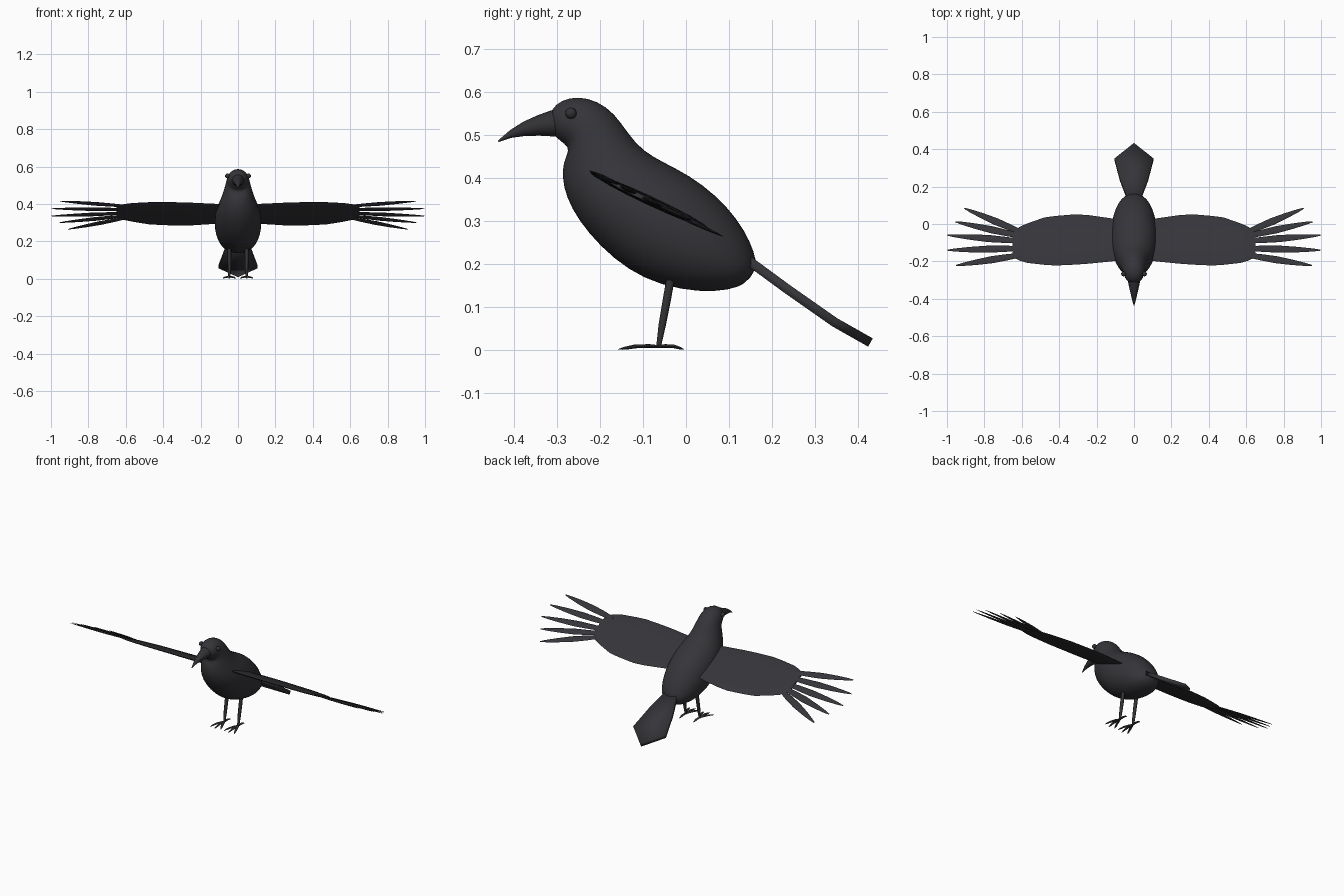
import bpy, bmesh, math
from mathutils import Vector as V

if "Cube" in bpy.data.objects:
    bpy.data.objects.remove(bpy.data.objects["Cube"])


def material(name, rgb):
    m = bpy.data.materials.new(name)
    m.use_nodes = True
    m.diffuse_color = (*rgb, 1)
    m.node_tree.nodes["Principled BSDF"].inputs["Base Color"].default_value = (*rgb, 1)
    return m


PLUMAGE = material("charcoal plumage", (0.036, 0.036, 0.042))
HORN = material("dark horn", (0.032, 0.032, 0.036))


def finish(name, bm, mat, subdiv=0, angle=50):
    bmesh.ops.recalc_face_normals(bm, faces=bm.faces)
    me = bpy.data.meshes.new(name)
    bm.to_mesh(me)
    bm.free()
    me.materials.append(mat)
    ob = bpy.data.objects.new(name, me)
    bpy.context.collection.objects.link(ob)
    if subdiv:
        mod = ob.modifiers.new("Subdivision", "SUBSURF")
        mod.levels = mod.render_levels = subdiv
    bpy.ops.object.select_all(action="DESELECT")
    ob.select_set(True)
    bpy.context.view_layer.objects.active = ob
    bpy.ops.object.shade_smooth_by_angle(angle=math.radians(angle))
    return ob


def loft(name, rings, mat, segs=12, subdiv=0, angle=50):
    """Skin elliptical rings given as (centre, half axis, half axis)."""
    bm = bmesh.new()
    loops = []
    for c, u, v in rings:
        angles = [2 * math.pi * i / segs for i in range(segs)]
        loops.append([bm.verts.new(c + u * math.cos(a) + v * math.sin(a)) for a in angles])
    for a, b in zip(loops, loops[1:]):
        for i in range(segs):
            j = (i + 1) % segs
            bm.faces.new((a[i], a[j], b[j], b[i]))
    bm.faces.new(loops[0])
    bm.faces.new(loops[-1])
    return finish(name, bm, mat, subdiv, angle)


def profile_rings(rows):
    """Rows of top y, top z, bottom y, bottom z, half width."""
    out = []
    for ty, tz, by, bz, w in rows:
        top, bottom = V((0, ty, tz)), V((0, by, bz))
        out.append(((top + bottom) / 2, V((w, 0, 0)), (top - bottom) / 2))
    return out


def blade(name, points, widths, thick, side, mat, segs=10):
    """Flattened tapering strip along a path."""
    rings = []
    for i, p in enumerate(points):
        d = (points[min(i + 1, len(points) - 1)] - points[max(i - 1, 0)]).normalized()
        u = (side - d * side.dot(d)).normalized()
        rings.append((p, u * widths[i], d.cross(u) * widths[i] * thick))
    return loft(name, rings, mat, segs)


# Head and body in one skin
loft("body", profile_rings([
    (-.316, .538, -.316, .522, .008), (-.312, .56, -.310, .503, .030),
    (-.29, .581, -.292, .485, .048), (-.25, .590, -.272, .472, .058),
    (-.205, .579, -.275, .455, .063), (-.165, .55, -.285, .435, .069),
    (-.135, .505, -.288, .40, .081), (-.10, .463, -.279, .355, .098),
    (-.05, .436, -.25, .30, .116), (.01, .406, -.2, .24, .126),
    (.07, .361, -.135, .185, .126), (.12, .306, -.06, .15, .114),
    (.15, .252, .03, .134, .092), (.164, .21, .10, .139, .062),
    (.161, .183, .138, .154, .026)]), PLUMAGE, 24, 1, 80)

# Curved beak
loft("beak", profile_rings([
    (-.29, .562, -.29, .494, .036), (-.315, .556, -.305, .496, .032),
    (-.345, .545, -.34, .498, .025), (-.378, .530, -.375, .497, .017),
    (-.408, .511, -.405, .493, .010), (-.437, .486, -.435, .483, .002)]), HORN, 16)

# Tail: bent pointed plate
bm = bmesh.new()
outline = [(.04, .145, .208), (.075, .235, .142), (.104, .345, .065)]
pairs = [[bm.verts.new((s * x, y, z)) for s in (-1, 1)] for x, y, z in outline]
for a, b in zip(pairs, pairs[1:]):
    bm.faces.new((a[0], a[1], b[1], b[0]))
tip = bm.verts.new((0, .428, .018))
bm.faces.new((pairs[-1][0], pairs[-1][1], tip))
tail = finish("tail", bm, PLUMAGE, angle=35)
solid = tail.modifiers.new("Thickness", "SOLIDIFY")
solid.thickness, solid.offset = .022, 0

SLOPE = -.465


def on_wing(x, y, lift=0):
    return V((x, y, .308 + SLOPE * y + lift))


chord = V((0, 1, SLOPE))
normal = V((0, -SLOPE, 1)).normalized()
# x, front y, back y, half thickness
wing_rows = [(.05, -.19, .015, .011), (.12, -.20, .03, .011), (.24, -.212, .047, .011),
             (.31, -.217, .052, .010), (.42, -.222, .043, .009), (.48, -.218, .035, .009),
             (.57, -.208, .003, .008), (.61, -.196, -.014, .007), (.65, -.178, -.05, .005)]
# base y, tip x, tip y
feathers = [(-.045, .907, .084), (-.066, .955, .012), (-.092, .997, -.06),
            (-.13, .997, -.14), (-.165, .952, -.222)]

for side, s in (("left", 1), ("right", -1)):
    # Wing panel
    loft(side + "_wing", [(on_wing(s * x, (f + b) / 2), chord * (b - f) / 2, normal * t)
                          for x, f, b, t in wing_rows], PLUMAGE, 16)

    # Spread flight feathers
    for n, (by, tx, ty) in enumerate(feathers):
        lift = (n - 2) * .002
        a, b = on_wing(s * .60, by, lift), on_wing(s * tx, ty, lift)
        pts = [a.lerp(b, t) for t in (0, .2, .45, .7, .9, 1)]
        blade(f"{side}_flight_feather_{n + 1}", pts, (.012, .018, .021, .016, .009, .003),
              .25, chord, PLUMAGE)

    # Eye
    bm = bmesh.new()
    bmesh.ops.create_uvsphere(bm, u_segments=16, v_segments=10, radius=.013)
    bmesh.ops.translate(bm, verts=bm.verts, vec=(s * .056, -.267, .55))
    finish(side + "_eye", bm, HORN)

    # Leg
    x = s * .046
    leg = [V((x, y, z)) for y, z in ((-.036, .165), (-.044, .12), (-.055, .06), (-.063, .012))]
    blade(side + "_leg", leg, (.010, .010, .009, .006), 1, V((1, 0, 0)), HORN)

    # Three front toes and one back toe
    for n, (angle, length) in enumerate(((-22, .092), (0, .094), (22, .092), (180, .058))):
        r = math.radians(angle)
        d = V((math.sin(r), -math.cos(r), 0))
        start = V((x, -.063, 0))
        pts = [start + d * length * t + V((0, 0, z))
               for t, z in ((-.08, .008), (.25, .010), (.6, .009), (.85, .005), (1, .002))]
        blade(f"{side}_toe_{n + 1}", pts, (.005, .007, .007, .005, .0015), .6,
              d.cross(V((0, 0, 1))), HORN, 8)
